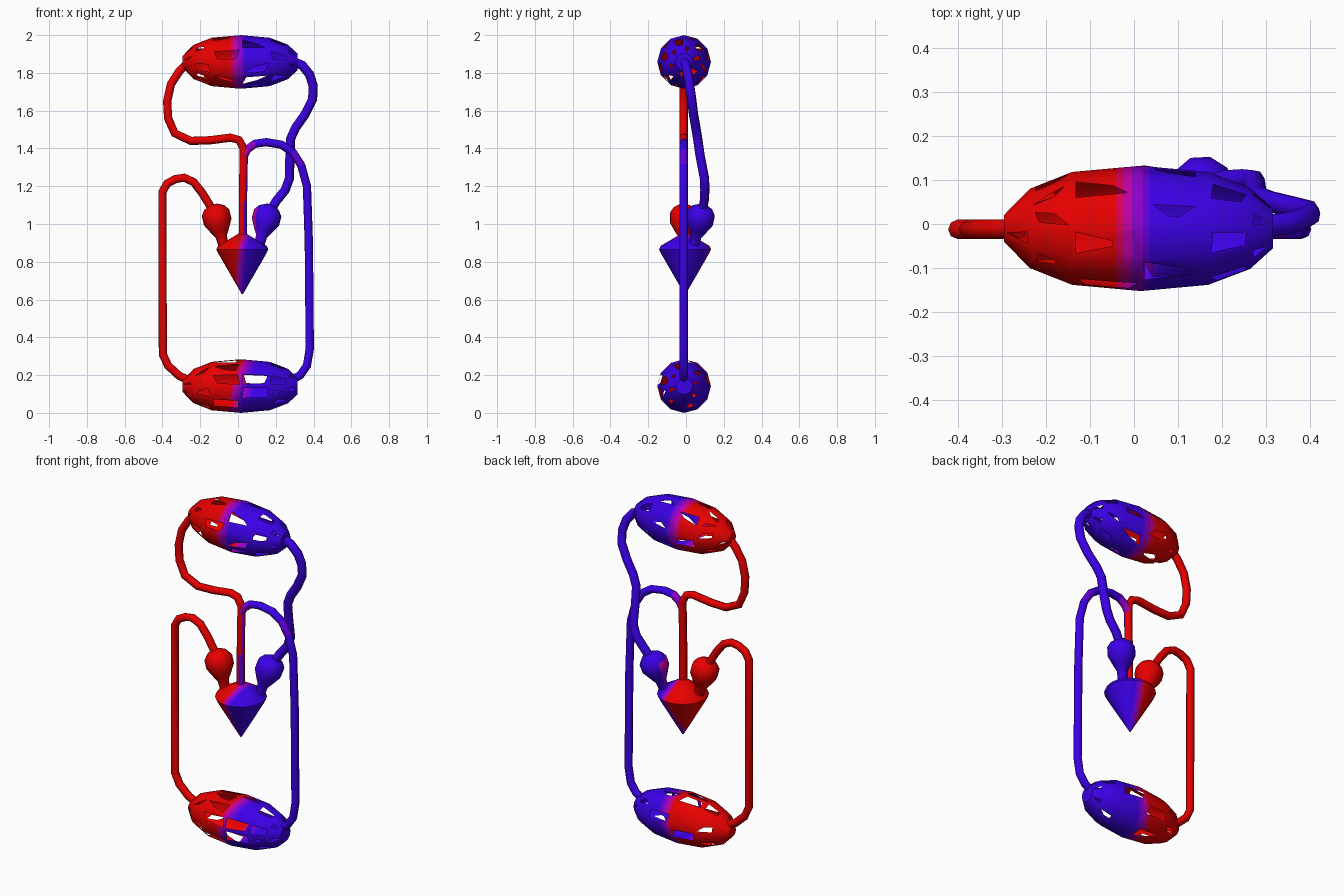
import bpy, bmesh, math, random
from mathutils import Vector

random.seed(23)
if "Cube" in bpy.data.objects:
    bpy.data.objects.remove(bpy.data.objects["Cube"])


def material(name, rgb):
    m = bpy.data.materials.new(name)
    m.use_nodes = True
    m.diffuse_color = (*rgb, 1)
    m.node_tree.nodes["Principled BSDF"].inputs["Base Color"].default_value = (*rgb, 1)
    return m


RED, CRIMSON, MAGENTA, VIOLET, INDIGO, BLUE = range(6)
MATS = [material("red", (0.8, 0, 0)),
        material("crimson", (0.66, 0, 0.1)),
        material("magenta", (0.52, 0, 0.36)),
        material("violet", (0.27, 0, 0.6)),
        material("indigo", (0.12, 0, 0.72)),
        material("blue", (0.045, 0, 0.8))]


def smooth(obj, angle):
    bpy.ops.object.select_all(action='DESELECT')
    obj.select_set(True)
    bpy.context.view_layer.objects.active = obj
    bpy.ops.object.shade_smooth_by_angle(angle=math.radians(angle))


def finish(bm, name, angle=40):
    bmesh.ops.recalc_face_normals(bm, faces=bm.faces[:])
    mesh = bpy.data.meshes.new(name)
    bm.to_mesh(mesh)
    bm.free()
    for m in MATS:
        mesh.materials.append(m)
    obj = bpy.data.objects.new(name, mesh)
    bpy.context.collection.objects.link(obj)
    smooth(obj, angle)


def lathe(origin, axis, profile, sides=12):
    """Revolve (distance, radius) pairs around an axis."""
    bm = bmesh.new()
    q = Vector(axis).to_track_quat('Z', 'Y')
    rings = []
    for d, r in profile:
        angles = [math.tau * i / sides for i in range(sides)]
        rings.append([bm.verts.new(Vector(origin) + q @ Vector(
            (r * math.sin(a), r * math.cos(a), d))) for a in angles])
    for a, b in zip(rings, rings[1:]):
        for i in range(sides):
            j = (i + 1) % sides
            bm.faces.new((a[i], a[j], b[j], b[i]))
    bm.faces.new(rings[0])
    bm.faces.new(rings[-1])
    bmesh.ops.recalc_face_normals(bm, faces=bm.faces[:])
    return bm


def split_colours(bm, edges, origin, normal):
    """Bands from red through to blue across a plane direction."""
    n, o = Vector(normal).normalized(), Vector(origin)
    for e in edges:
        bmesh.ops.bisect_plane(bm, geom=bm.verts[:] + bm.edges[:] + bm.faces[:],
                               plane_co=o + n * e, plane_no=n)
    for f in bm.faces:
        d = (f.calc_center_median() - o).dot(n)
        f.material_index = sum(d > e for e in edges)


def pierce(bm, sides=12):
    """Cut irregular holes into alternating wall panels."""
    panels = [f for f in bm.faces if len(f.verts) == 4 and f.calc_area() > 0.0022]
    chosen = [f for k, f in enumerate(panels)
              if random.random() < (0.85 if (k + k // sides) % 2 else 0.15)]
    bmesh.ops.inset_individual(bm, faces=chosen, thickness=0.012)
    for f in chosen:
        c = f.calc_center_median()
        for v in f.verts:
            v.co = v.co.lerp(c, random.choice((0, 0.1, 0.3, 0.8)))
    bmesh.ops.delete(bm, geom=chosen, context='FACES')


# Perforated capillary beds
BED = [(-0.295, 0.03), (-0.236, 0.09), (-0.14, 0.128), (0.015, 0.142),
       (0.168, 0.128), (0.263, 0.092), (0.315, 0.045)]
for name, z, bands, slant in (
        ("upper_capillary_bed", 1.858, (-0.04, -0.025, -0.004, 0.02, 0.035), (1, 0, 0)),
        ("lower_capillary_bed", 0.142, (-0.01, 0.004, 0.02, 0.04, 0.06), (1, -0.15, -0.3))):
    bed = lathe((0, -0.01, z), (1, 0, 0), BED)
    pierce(bed)
    split_colours(bed, bands, (0, 0, z), slant)
    finish(bed, name)

# Heart cone
HEART = [(0.63, 0.004), (0.84, 0.125), (0.866, 0.138), (0.885, 0.128),
         (0.925, 0.06), (0.95, 0.02)]
heart = lathe((0.023, -0.005, 0), (0, 0, 1), HEART, 20)
split_colours(heart, (-0.016, -0.008, 0.002, 0.016, 0.028), (0.025, 0, 0.8), (1, -0.15, -0.15))
finish(heart, "heart_cone", 35)

# Atrium bulbs with tapered necks into the heart
BULB = [(-0.15, 0.027), (-0.1, 0.03), (-0.07, 0.048), (-0.02, 0.075),
        (0.03, 0.075), (0.058, 0.055), (0.075, 0.022)]
for name, centre, foot, colour in (
        ("red_atrium", (-0.112, -0.012, 1.03), (-0.08, -0.01, 0.9), RED),
        ("blue_atrium", (0.15, 0.075, 1.03), (0.115, 0.045, 0.9), BLUE)):
    bulb = lathe(centre, Vector(centre) - Vector(foot), BULB, 10)
    for f in bulb.faces:
        f.material_index = colour
        if colour == BLUE and f.normal.x < -0.75:
            f.material_index = MAGENTA if f.calc_center_median().z > 1 else VIOLET
    finish(bulb, name, 45)


def vessel(name, points, colour, radius=0.022):
    """Round tube along a path."""
    curve = bpy.data.curves.new(name, 'CURVE')
    curve.dimensions = '3D'
    curve.bevel_depth = radius
    curve.bevel_resolution = 2
    curve.use_fill_caps = True
    spline = curve.splines.new('POLY')
    spline.points.add(len(points) - 1)
    for p, co in zip(spline.points, points):
        p.co = (*co, 1)
    obj = bpy.data.objects.new(name, curve)
    bpy.context.collection.objects.link(obj)
    bpy.ops.object.select_all(action='DESELECT')
    obj.select_set(True)
    bpy.context.view_layer.objects.active = obj
    bpy.ops.object.convert(target='MESH')
    obj = bpy.context.view_layer.objects.active
    obj.data.materials.clear()
    for m in MATS:
        obj.data.materials.append(m)
    for f in obj.data.polygons:
        f.material_index = colour
    smooth(obj, 50)
    return obj


def flat(pairs, y=-0.012):
    return [(x, y, z) for x, z in pairs]


# Vessel from the upper bed down into the heart, blue on its inner side
aorta = vessel("upper_red_vessel", flat([
    (-0.26, 1.86), (-0.31, 1.81), (-0.355, 1.74), (-0.375, 1.65), (-0.37, 1.56),
    (-0.335, 1.48), (-0.25, 1.44), (-0.15, 1.443), (-0.04, 1.457), (0.005, 1.445),
    (0.03, 1.4), (0.03, 1.34), (0.026, 1.12), (0.026, 0.92)]), RED)
for f in aorta.data.polygons:
    x, y, z = f.center
    if x > 0 and z < 1.4 and f.normal.y < 0.35:
        if z < 1.1 and f.normal.x > 0.3:
            f.material_index = INDIGO
        elif f.normal.x > 0.6:
            f.material_index = VIOLET if z < 1.3 else MAGENTA

# Vessel from the heart around to the lower bed
arch = vessel("lower_blue_vessel", flat([
    (0.03, 1.36), (0.05, 1.395), (0.09, 1.425), (0.15, 1.433), (0.23, 1.42),
    (0.29, 1.38), (0.335, 1.31), (0.365, 1.2), (0.375, 0.9), (0.38, 0.34),
    (0.365, 0.25), (0.33, 0.2), (0.28, 0.17)]), BLUE)
for f in arch.data.polygons:
    if f.center.x < 0.09 and f.center.z > 1:
        f.material_index = MAGENTA if f.center.x < 0.05 else VIOLET
    elif 0.29 < f.center.x < 0.335 and f.center.z > 1:
        f.material_index = INDIGO

# Return vessel from the lower bed to the red bulb
vessel("lower_red_vessel", flat([
    (-0.25, 0.17), (-0.31, 0.195), (-0.37, 0.25), (-0.398, 0.31), (-0.4, 1.17),
    (-0.375, 1.215), (-0.33, 1.238), (-0.285, 1.245), (-0.235, 1.222),
    (-0.19, 1.165), (-0.15, 1.1), (-0.12, 1.05)]), RED)

# Return vessel from the upper bed, passing behind, to the blue bulb
vessel("upper_blue_vessel", [
    (0.28, -0.005, 1.865), (0.34, 0, 1.84), (0.38, 0.01, 1.79), (0.398, 0.02, 1.73),
    (0.395, 0.03, 1.66), (0.355, 0.04, 1.58), (0.305, 0.052, 1.51),
    (0.278, 0.062, 1.45), (0.275, 0.075, 1.36), (0.272, 0.098, 1.24),
    (0.25, 0.1, 1.18), (0.205, 0.097, 1.125), (0.165, 0.085, 1.06)], BLUE, 0.025)
